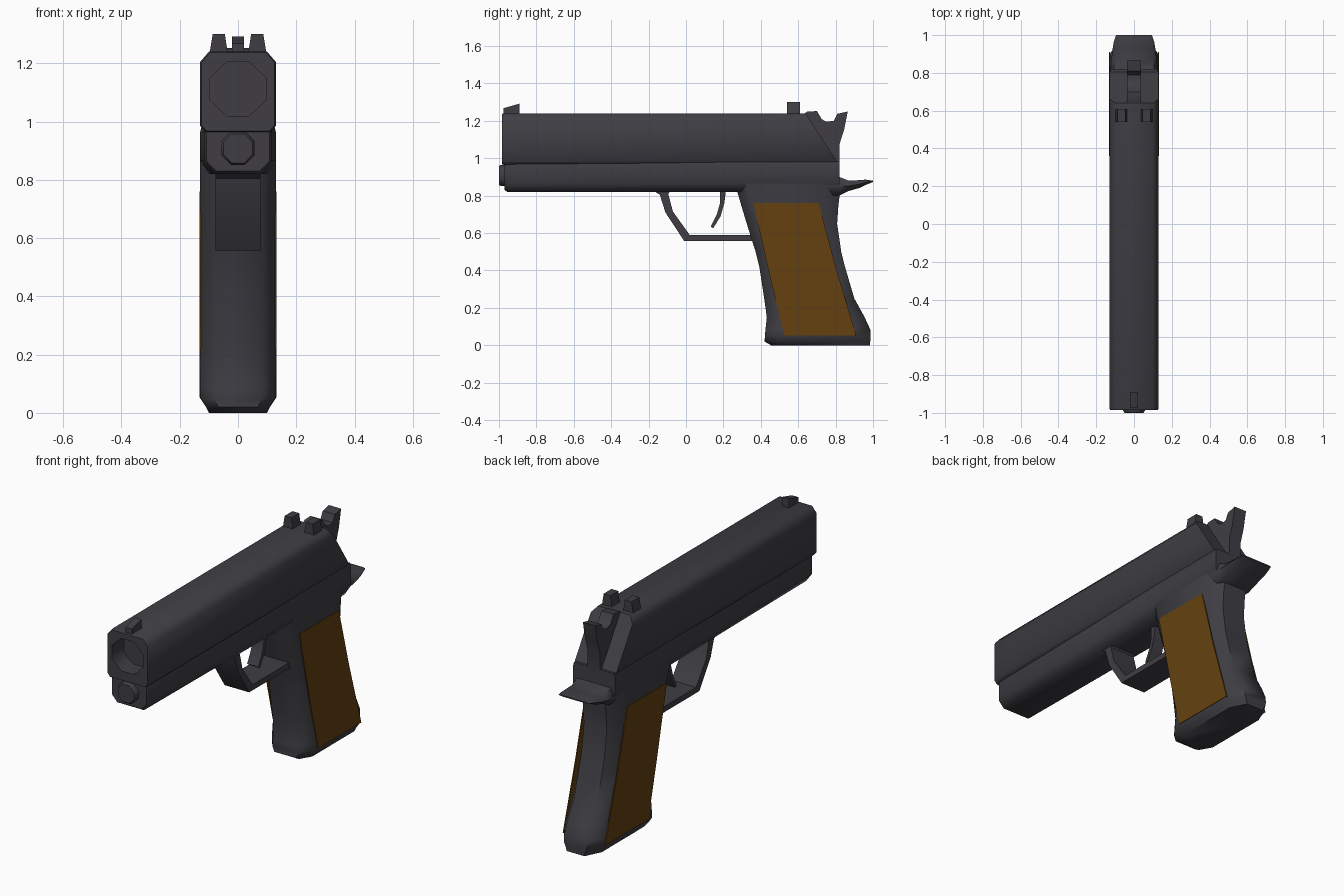
import bpy, bmesh, math

if "Cube" in bpy.data.objects:
    bpy.data.objects.remove(bpy.data.objects["Cube"])

def make_mat(name, rgb):
    m = bpy.data.materials.new(name)
    m.diffuse_color = (*rgb, 1)
    m.use_nodes = True
    m.node_tree.nodes["Principled BSDF"].inputs["Base Color"].default_value = m.diffuse_color
    return m

METAL = make_mat("dark_gunmetal", (0.05, 0.048, 0.057))
WOOD = make_mat("brown_wood", (0.13, 0.053, 0.005))

def finish(name, rings, mat=METAL, smooth=55):
    """Skin a list of equal-length rings and cap both ends."""
    bm = bmesh.new()
    loops = [[bm.verts.new(p) for p in r] for r in rings]
    for a, b in zip(loops, loops[1:]):
        for i in range(len(a)):
            j = (i + 1) % len(a)
            bm.faces.new((a[i], a[j], b[j], b[i]))
    bm.faces.new(loops[0])
    bm.faces.new(loops[-1])
    bmesh.ops.recalc_face_normals(bm, faces=bm.faces)
    me = bpy.data.meshes.new(name)
    bm.to_mesh(me)
    bm.free()
    ob = bpy.data.objects.new(name, me)
    bpy.context.collection.objects.link(ob)
    me.materials.append(mat)
    bpy.ops.object.select_all(action='DESELECT')
    ob.select_set(True)
    bpy.context.view_layer.objects.active = ob
    if smooth:
        bpy.ops.object.shade_smooth_by_angle(angle=math.radians(smooth))
    return ob

def side_profile(name, pts, x0, x1, mat=METAL, smooth=40):
    """Extrude a (y, z) outline across x."""
    return finish(name, [[(x, y, z) for y, z in pts] for x in (x0, x1)], mat, smooth)

def mirrored(half):
    """Close a right-hand (x, other) outline with its left-hand mirror."""
    return half + [(-x, v) for x, v in reversed(half)]

def octagon(y, z, rx, rz):
    k = 1 / math.cos(math.pi / 8)
    return [(rx * k * math.cos(math.pi * (i + .5) / 4), y,
             z + rz * k * math.sin(math.pi * (i + .5) / 4)) for i in range(8)]

# Slide: chamfered top, rear end sloping back toward the frame
sec = mirrored([(0.10, 1.24), (0.13, 1.205), (0.13, 0.985), (0.112, 0.965)])
rear = lambda z: 0.64 + (1.24 - z) * 0.65
slide = finish("slide", [
    [(x * 0.97, -0.985, 1.1 + (z - 1.1) * 0.975) for x, z in sec],
    [(x, -0.975, z) for x, z in sec],
    [(x, rear(z), z) for x, z in sec]])

# Octagonal muzzle recess
cutter = finish("bore_cutter", [octagon(-1.1, 1.112, 0.096, 0.092),
                                octagon(-0.88, 1.112, 0.096, 0.092)])
cutter.hide_render = True
cutter.hide_viewport = True
mod = slide.modifiers.new("bore", 'BOOLEAN')
mod.object = cutter
mod.operation = 'DIFFERENCE'
mod.solver = 'EXACT'

# Frame under the slide, widening toward the grip
def frame_ring(y, w, lo=0.82, hi=0.985):
    half = [(w - 0.005, hi), (w, hi - 0.02), (w, 0.865), (w - 0.033, lo)]
    return [(x, y, z) for x, z in mirrored(half)]
finish("frame", [frame_ring(-0.97, 0.108, 0.83), frame_ring(-0.955, 0.115),
                 frame_ring(-0.2, 0.122), frame_ring(0.3, 0.13),
                 frame_ring(0.82, 0.13)])

# Guide rod below the muzzle
finish("guide_rod", [octagon(-1.0, 0.908, 0.05, 0.05), octagon(-0.99, 0.908, 0.057, 0.057),
                     octagon(-0.94, 0.908, 0.057, 0.057)])

# Grip: rounded-corner sections (height, front y, back y, half width)
levels = [(0.0, 0.455, 0.985, 0.10), (0.02, 0.42, 0.985, 0.11), (0.05, 0.422, 0.987, 0.13),
          (0.085, 0.425, 0.985, 0.13), (0.15, 0.432, 0.955, 0.13), (0.25, 0.418, 0.90, 0.13),
          (0.42, 0.392, 0.85, 0.13), (0.50, 0.372, 0.83, 0.13), (0.65, 0.325, 0.808, 0.13),
          (0.75, 0.295, 0.815, 0.13), (0.87, 0.26, 0.83, 0.13)]
rings = []
for z, f, b, w in levels:
    half = [(w * 0.62, f), (w, f + 0.065), (w, b - 0.09), (w * 0.55, b)]
    rings.append([(x, y, z) for x, y in mirrored(half)])
finish("grip", rings)

# Wooden grip panels on both sides
panel = [(0.36, 0.76), (0.71, 0.76), (0.80, 0.42), (0.91, 0.052), (0.525, 0.052), (0.45, 0.36)]
for s, label in ((1, "right"), (-1, "left")):
    side_profile("grip_panel_" + label, panel, s * 0.127, s * 0.133, WOOD, 0)

# Beavertail fin: rings across width (y, top z, bottom z, half width)
tail = [(0.70, 0.92, 0.80, 0.125), (0.82, 0.90, 0.80, 0.125), (0.87, 0.88, 0.825, 0.12),
        (0.93, 0.883, 0.842, 0.113), (0.96, 0.886, 0.857, 0.108), (1.0, 0.88, 0.873, 0.095)]
finish("beavertail", [[(w * .85, y, t), (w, y, (t + b) / 2), (w * .75, y, b),
                       (-w * .75, y, b), (-w, y, (t + b) / 2), (-w * .85, y, t)]
                      for y, t, b, w in tail])

# Frame block behind the sloped slide end
side_profile("hammer_bed", [(0.70, 0.98), (0.82, 0.96), (0.82, 0.86), (0.70, 0.86)], -0.11, 0.11)

# Hammer with spur
side_profile("hammer", [(0.62, 1.23), (0.65, 1.25), (0.70, 1.252), (0.725, 1.21), (0.75, 1.195),
                        (0.79, 1.20), (0.81, 1.238), (0.865, 1.25), (0.845, 1.15),
                        (0.822, 1.08), (0.822, 0.93), (0.72, 0.93)], -0.038, 0.038)

# Trigger guard: open strip wrapping under the trigger
side_profile("trigger_guard", [(-0.18, 0.83), (-0.14, 0.805), (-0.11, 0.71), (-0.01, 0.558),
                               (0.40, 0.558), (0.40, 0.59), (0.02, 0.59), (-0.07, 0.715),
                               (-0.095, 0.81), (-0.08, 0.83)], -0.077, 0.077)

# Curved trigger
side_profile("trigger", [(0.18, 0.84), (0.215, 0.84), (0.205, 0.76), (0.185, 0.69),
                         (0.145, 0.625), (0.132, 0.635), (0.165, 0.70), (0.182, 0.76)],
             -0.035, 0.035)

# Front sight ramp
side_profile("front_sight", [(-0.975, 1.23), (-0.975, 1.268), (-0.89, 1.292), (-0.89, 1.23)],
             -0.02, 0.02)

# Rear sight posts, tapering upward
for s, label in ((1, "right"), (-1, "left")):
    finish("rear_sight_" + label, [
        [(s * a, 0.54, z), (s * b, 0.54, z), (s * b, 0.61, z), (s * a, 0.61, z)]
        for z, a, b in ((1.22, 0.033, 0.1), (1.30, 0.045, 0.087))], smooth=0)
